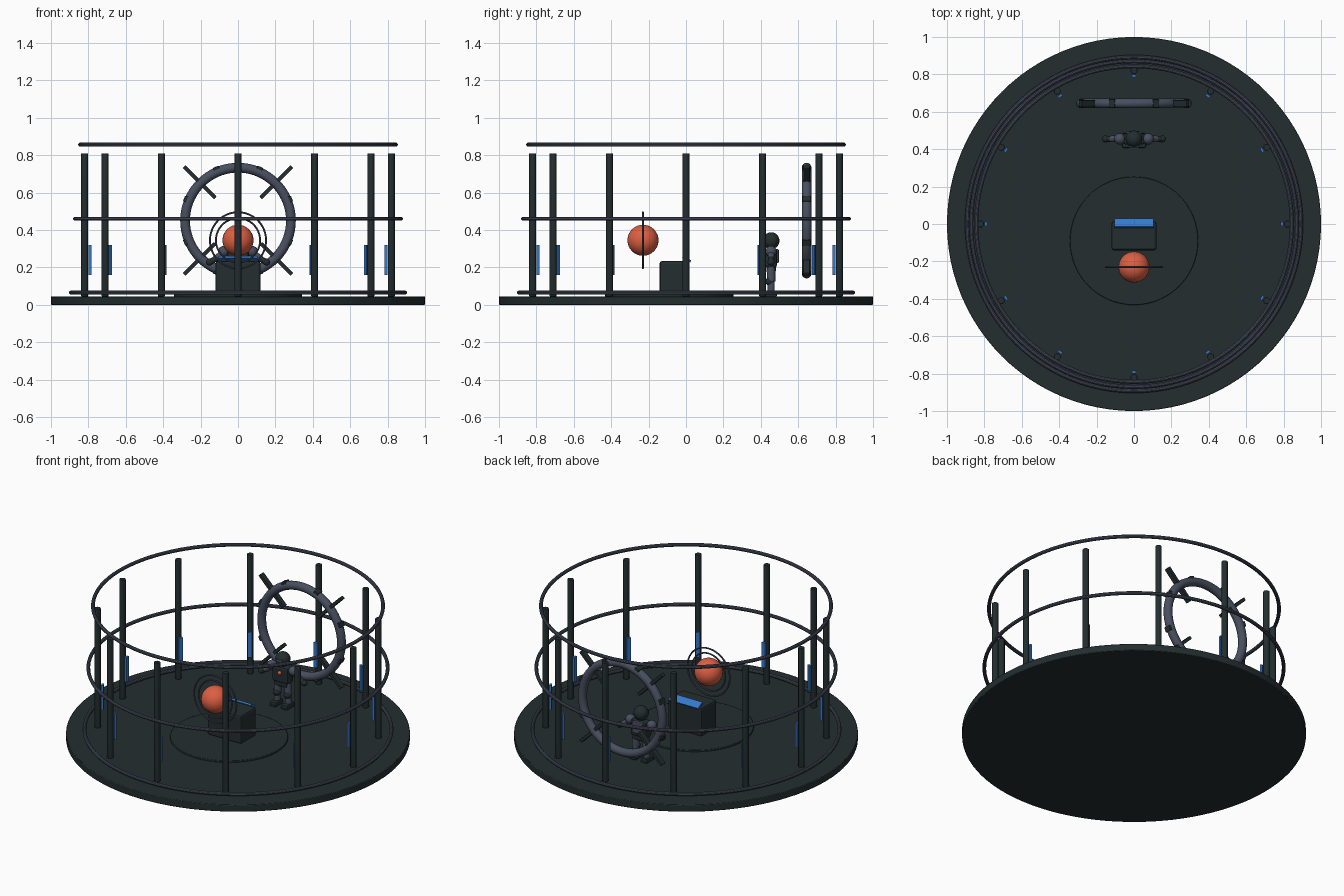
import bpy, math
from mathutils import Vector, Matrix

if "Cube" in bpy.data.objects:
    bpy.data.objects.remove(bpy.data.objects["Cube"])

def colour(name, rgb):
    m = bpy.data.materials.new(name)
    m.diffuse_color = (*rgb, 1)
    m.use_nodes = True
    m.node_tree.nodes["Principled BSDF"].inputs["Base Color"].default_value = m.diffuse_color
    return m

DARK = colour("dark_slate", (0.017, 0.027, 0.028))
STEEL = colour("blue_grey_steel", (0.065, 0.078, 0.115))
BLUE = colour("glow_blue", (0.035, 0.19, 0.60))
ORANGE = colour("ember_orange", (0.72, 0.115, 0.055))

def finish(name, mat, bevel=0, smooth=True):
    o = bpy.context.object
    o.name = name
    o.data.materials.append(mat)
    if smooth:
        bpy.ops.object.shade_smooth_by_angle(angle=math.radians(35))
    if bevel:
        b = o.modifiers.new("soft_edges", 'BEVEL')
        b.width, b.segments = bevel, 2
    return o

def cylinder(name, mat, loc, r, depth, sides=16, bevel=0):
    bpy.ops.mesh.primitive_cylinder_add(vertices=sides, radius=r, depth=depth, location=loc)
    return finish(name, mat, bevel)

def box(name, mat, loc, size, rot=(0, 0, 0), bevel=0):
    bpy.ops.mesh.primitive_cube_add(size=1, location=loc, rotation=rot)
    o = bpy.context.object
    o.data.transform(Matrix.Diagonal((*size, 1)))
    return finish(name, mat, bevel, smooth=False)

def ball(name, mat, loc, r, scale=(1, 1, 1), seg=20):
    bpy.ops.mesh.primitive_uv_sphere_add(segments=seg, ring_count=seg // 2, radius=r, location=loc)
    bpy.context.object.data.transform(Matrix.Diagonal((*scale, 1)))
    return finish(name, mat)

def ring(name, mat, loc, major, minor, rot=(0, 0, 0), seg=96, sides=10):
    bpy.ops.mesh.primitive_torus_add(location=loc, rotation=rot, major_radius=major,
                                     minor_radius=minor, major_segments=seg, minor_segments=sides)
    return finish(name, mat)

def limb(name, mat, a, b, r):
    a, b = Vector(a), Vector(b)
    d = b - a
    bpy.ops.mesh.primitive_cylinder_add(vertices=14, radius=r, depth=d.length, location=(a + b) / 2,
                                        rotation=d.to_track_quat('Z', 'Y').to_euler())
    return finish(name, mat)

# Round floor and low dais
cylinder("floor_disc", DARK, (0, 0, 0.0225), 1.0, 0.045, 96, 0.004)
cylinder("dais", DARK, (0, -0.09, 0.049), 0.343, 0.014, 72, 0.003)

# Three railing hoops
for name, z, r in (("bottom_hoop", 0.065, 0.893), ("middle_hoop", 0.46, 0.871), ("top_hoop", 0.856, 0.844)):
    ring(name, STEEL, (0, 0, z), r, 0.011)

# Twelve posts with inward-facing light strips
for i in range(12):
    a = i * math.pi / 6
    c, s = math.cos(a), math.sin(a)
    cylinder("post", DARK, (0.82 * c, 0.82 * s, 0.4275), 0.019, 0.765, 12, 0.003)
    box("post_light", BLUE, (0.791 * c, 0.791 * s, 0.24), (0.014, 0.024, 0.16), (0, 0, a))

# Large upright ring with four struts and eight clamps
GC = Vector((0, 0.645, 0.45))
ring("gate_ring", STEEL, GC, 0.283, 0.026, (math.pi / 2, 0, 0), 72, 16)
for i in range(8):
    a = math.radians(22.5 + 45 * i)
    d = Vector((math.cos(a), 0, math.sin(a)))
    box("gate_clamp", DARK, GC + d * 0.296, (0.032, 0.044, 0.032), (0, -a, 0), 0.003)
for i in range(4):
    a = math.radians(45 + 90 * i)
    d = Vector((math.cos(a), 0, math.sin(a)))
    box("gate_strut", DARK, GC + d * 0.29, (0.235, 0.034, 0.02), (0, -a, 0), 0.002)

# Console with tilted screen
box("console", DARK, (0, -0.063, 0.142), (0.24, 0.155, 0.184), bevel=0.012)
box("console_screen", BLUE, (0, 0.004, 0.244), (0.21, 0.05, 0.012), (math.radians(-30), 0, 0))

# Floating sphere with two thin orbit rings
SC = (0, -0.23, 0.345)
ball("floating_sphere", ORANGE, SC, 0.083, seg=32)
for r in (0.118, 0.15):
    ring("orbit_ring", STEEL, SC, r, 0.005, (math.pi / 2, 0, 0), 64, 8)

# Armoured standing figure
Y = 0.455
ball("figure_head", DARK, (0, Y, 0.343), 0.045)
box("figure_visor", STEEL, (0, Y - 0.04, 0.347), (0.05, 0.012, 0.014), bevel=0.003)
box("figure_torso", DARK, (0, Y, 0.25), (0.115, 0.062, 0.105), bevel=0.014)
box("figure_backpack", STEEL, (0, Y + 0.03, 0.26), (0.08, 0.022, 0.075), bevel=0.006)
box("figure_pelvis", DARK, (0, Y, 0.19), (0.09, 0.05, 0.035), bevel=0.008)
ball("chest_light", ORANGE, (0, Y - 0.033, 0.265), 0.012)
for s in (-1, 1):
    ball("figure_shoulder", STEEL, (s * 0.076, Y, 0.285), 0.03)
    limb("figure_upper_arm", STEEL, (s * 0.076, Y, 0.28), (s * 0.12, Y, 0.245), 0.018)
    limb("figure_forearm", DARK, (s * 0.11, Y, 0.252), (s * 0.15, Y, 0.228), 0.016)
    ball("figure_hand", DARK, (s * 0.152, Y, 0.228), 0.019)
    limb("figure_thigh", STEEL, (s * 0.034, Y, 0.20), (s * 0.038, Y, 0.125), 0.023)
    ball("figure_knee", DARK, (s * 0.038, Y - 0.006, 0.125), 0.024)
    limb("figure_shin", STEEL, (s * 0.038, Y, 0.125), (s * 0.04, Y, 0.06), 0.02)
    box("figure_boot", DARK, (s * 0.04, Y - 0.008, 0.058), (0.046, 0.08, 0.03), bevel=0.008)
